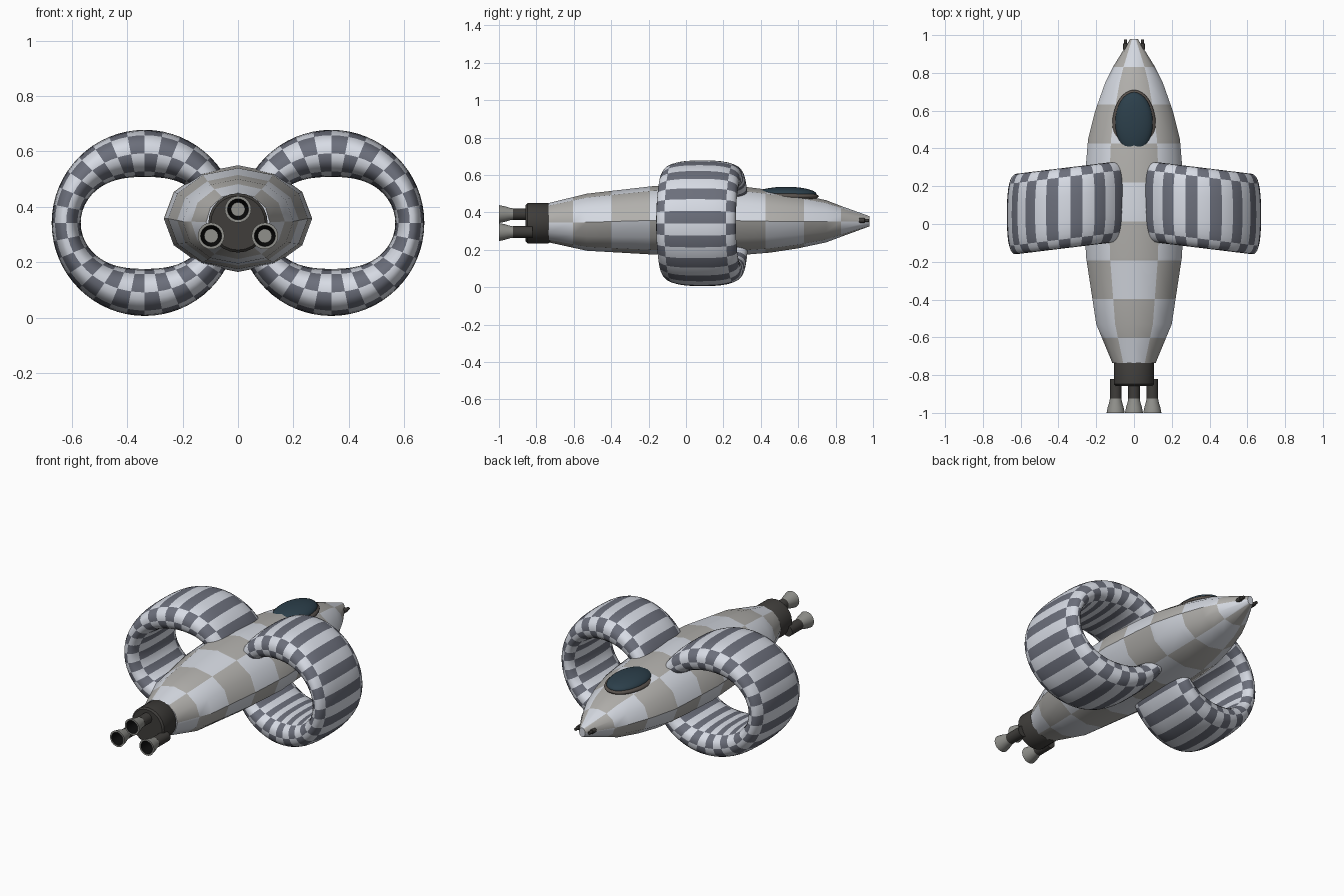
import bpy, bmesh, math
from mathutils import Matrix

if "Cube" in bpy.data.objects:
    bpy.data.objects.remove(bpy.data.objects["Cube"])

def material(name, r, g, b):
    m = bpy.data.materials.new(name)
    m.diffuse_color = (r, g, b, 1)
    m.use_nodes = True
    m.node_tree.nodes["Principled BSDF"].inputs["Base Color"].default_value = m.diffuse_color
    return m

HULL_LIGHT = material("hull_light", .66, .69, .75)
HULL_GREY = material("hull_grey", .44, .43, .41)
RING_LIGHT = material("ring_light", .68, .71, .78)
RING_DARK = material("ring_dark", .15, .16, .20)
DARK = material("dark_metal", .05, .047, .043)
STEEL = material("nozzle_steel", .28, .28, .26)
GLASS = material("glass", .025, .05, .07)
BLACK = material("black", .004, .004, .004)
FRAME = material("canopy_frame", .10, .085, .075)

def finish(name, bm, mats, angle=40):
    bmesh.ops.recalc_face_normals(bm, faces=bm.faces)
    me = bpy.data.meshes.new(name)
    bm.to_mesh(me)
    bm.free()
    for m in mats:
        me.materials.append(m)
    ob = bpy.data.objects.new(name, me)
    bpy.context.collection.objects.link(ob)
    bpy.ops.object.select_all(action='DESELECT')
    ob.select_set(True)
    bpy.context.view_layer.objects.active = ob
    bpy.ops.object.shade_smooth_by_angle(angle=math.radians(angle))
    return ob

def loft(bm, loops, closed=False, cap=False, pick=None):
    """Skin a list of vertex loops; pick(i, j) gives the material index."""
    rings = [[bm.verts.new(p) for p in loop] for loop in loops]
    n = len(rings[0])
    for i in range(len(rings) if closed else len(rings) - 1):
        a, b = rings[i], rings[(i + 1) % len(rings)]
        for j in range(n):
            k = (j + 1) % n
            f = bm.faces.new((a[j], a[k], b[k], b[j]))
            f.material_index = pick(i, j) if pick else 0
    if cap:
        bm.faces.new(rings[0])
        bm.faces.new(rings[-1])

def lathe_y(name, profile, x, z, mats, pick=None, n=24):
    """Turn (y, radius) points around a lengthwise axis."""
    bm = bmesh.new()
    loft(bm, [[(x + r * math.cos(math.tau * j / n), y, z + r * math.sin(math.tau * j / n))
               for j in range(n)] for y, r in profile], cap=True, pick=pick)
    return finish(name, bm, mats)

# Fuselage: twelve-sided hull with checkered panels (y, half width, bottom, top)
STATIONS = [(-.735, .115, .24, .45), (-.53, .20, .195, .50), (-.18, .253, .175, .54),
            (.08, .268, .165, .55), (.33, .253, .175, .535), (.45, .243, .185, .52),
            (.60, .205, .208, .497), (.75, .152, .24, .465), (.83, .112, .27, .434),
            (.98, .02, .325, .38)]
START, STEP = -.81, .206

def hull_at(y):
    for a, b in zip(STATIONS, STATIONS[1:]):
        if y <= b[0]:
            t = (y - a[0]) / (b[0] - a[0])
            return [p + (q - p) * t for p, q in zip(a, b)]

seams = [START + STEP * i for i in range(1, 9)]
ys = sorted([s[0] for s in STATIONS] + [y for y in seams if all(abs(y - s[0]) > .012 for s in STATIONS)])
loops = []
for y in ys:
    _, w, lo, hi = hull_at(y)
    loops.append([(w * math.cos(math.tau * j / 12), y,
                   (lo + hi) / 2 + (hi - lo) / 2 * math.sin(math.tau * j / 12)) for j in range(12)])

def hull_panel(i, j):
    row = int(((ys[i] + ys[i + 1]) / 2 - START) / STEP)
    return (row + j // 2 + 1) % 2

bm = bmesh.new()
loft(bm, loops, cap=True, pick=hull_panel)
finish("fuselage", bm, [HULL_LIGHT, HULL_GREY], 35)

# Ring wings: swept barrel rings, thinner at the outboard side
MAJOR, MINOR = 64, 32

def spow(v, e):
    return math.copysign(abs(v) ** e, v)

def ring_panel(i, j):
    a = 360 * (j + .5) / MINOR
    row = sum(a > edge for edge in (45, 135, 180, 225, 315))
    return (i // 2 + row) % 2

for side, label in ((-1, "left"), (1, "right")):
    loops = []
    for i in range(MAJOR):
        u = math.tau * i / MAJOR
        half = .0525 + .0325 * math.sin(u) ** 2
        loop = []
        for j in range(MINOR):
            v = math.tau * j / MINOR
            r = .336 - half + half * spow(math.sin(v), .75)
            x = .337 + r * math.cos(u)
            y = .088 + .213 * spow(math.cos(v), .75) - .122 * (x - .337)
            loop.append((side * x, y, .342 + r * math.sin(u)))
        loops.append(loop)
    bm = bmesh.new()
    loft(bm, loops, closed=True, pick=ring_panel)
    finish(label + "_ring_wing", bm, [RING_LIGHT, RING_DARK], 60)

# Canopy glass sitting in a slightly larger frame
def ellipsoid(name, center, size, mat):
    bm = bmesh.new()
    bmesh.ops.create_uvsphere(bm, u_segments=32, v_segments=16, radius=1,
                              matrix=Matrix.Translation(center) @ Matrix.Diagonal((*size, 1)))
    finish(name, bm, [mat], 60)

ellipsoid("canopy_frame", (0, .525, .486), (.115, .185, .030), FRAME)
ellipsoid("canopy_glass", (0, .535, .497), (.100, .163, .040), GLASS)

# Engine collar
lathe_y("engine_collar", [(-.857, .098), (-.848, .107), (-.735, .107), (-.722, .10)], 0, .342, [DARK])

# Three engines: pipe plus hollow bell
for i, (x, z) in enumerate(((0, .391), (-.097, .295), (.097, .295))):
    lathe_y(f"engine_pipe_{i + 1}", [(-.925, .031), (-.82, .031)], x, z, [DARK])
    lathe_y(f"engine_bell_{i + 1}",
            [(-.915, .029), (-.94, .033), (-.97, .042), (-1.0, .048), (-1.0, .038), (-.93, .025)],
            x, z, [STEEL, BLACK], pick=lambda k, j: int(k == 4))

# Nose guns
for side, label in ((-1, "left"), (1, "right")):
    lathe_y(label + "_nose_gun", [(.925, .013), (.955, .013), (.957, .009), (.978, .009)],
            side * .045, .357, [DARK], n=12)
